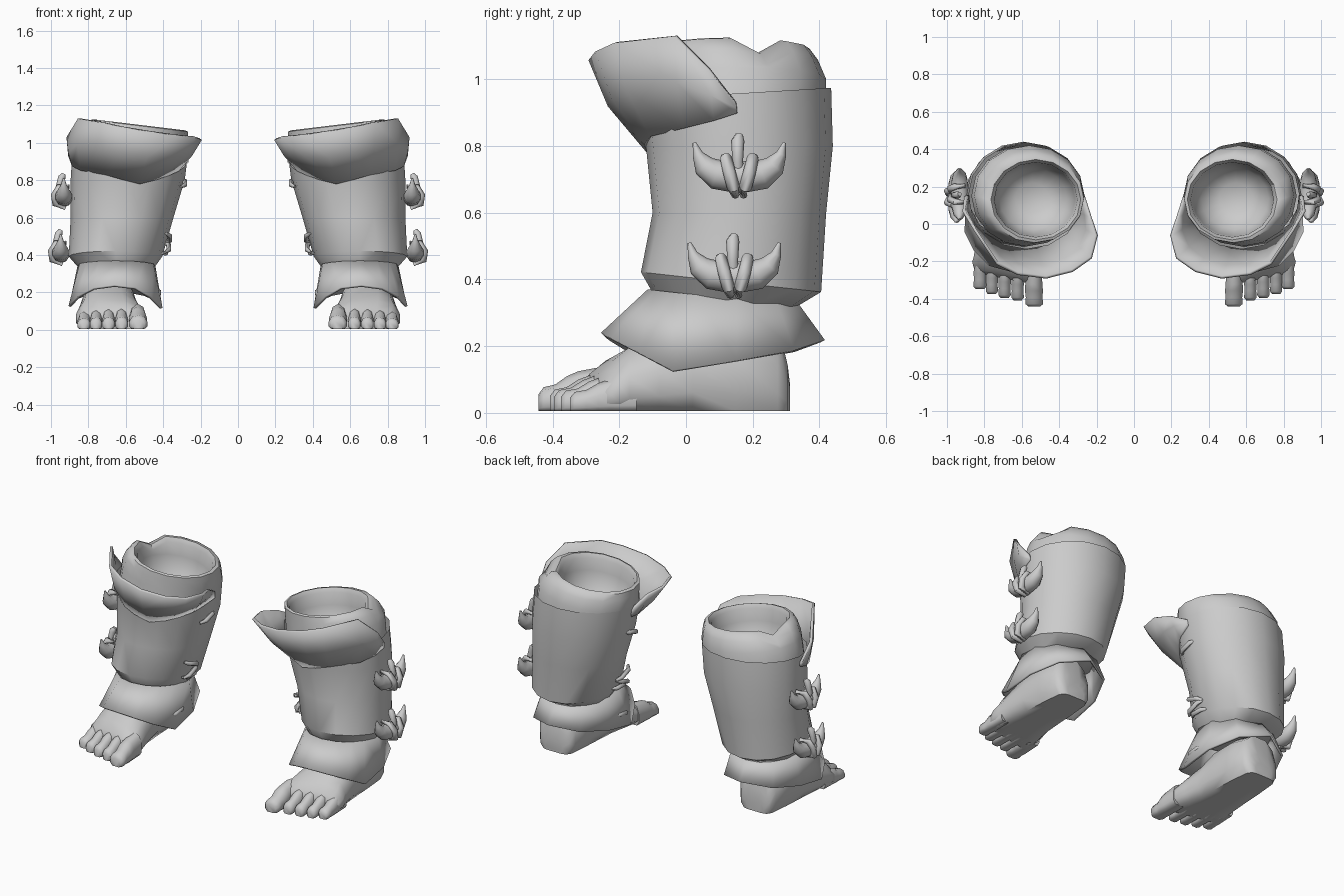
import bpy, bmesh
from math import sin, cos, pi, atan2, radians
from mathutils import Vector

if "Cube" in bpy.data.objects:
    bpy.data.objects.remove(bpy.data.objects["Cube"])


def loft(name, rows, closed=True, cap0=False, cap1=False, thick=0, subsurf=0, angle=40):
    """Skin rows of points, then thicken, mirror to the other leg and smooth."""
    bm = bmesh.new()
    vs = [[bm.verts.new(p) for p in r] for r in rows]
    n = len(rows[0])
    for a, b in zip(vs, vs[1:]):
        for i in range(n if closed else n - 1):
            j = (i + 1) % n
            bm.faces.new((a[i], a[j], b[j], b[i]))
    if cap0:
        bm.faces.new(vs[0])
    if cap1:
        bm.faces.new(vs[-1])
    bmesh.ops.recalc_face_normals(bm, faces=bm.faces)
    me = bpy.data.meshes.new(name)
    bm.to_mesh(me)
    bm.free()
    ob = bpy.data.objects.new(name, me)
    bpy.context.collection.objects.link(ob)
    bpy.ops.object.select_all(action='DESELECT')
    ob.select_set(True)
    bpy.context.view_layer.objects.active = ob
    bpy.ops.object.shade_smooth_by_angle(angle=radians(angle))
    if thick:
        m = ob.modifiers.new("thickness", 'SOLIDIFY')
        m.thickness, m.offset = thick, 0
    if subsurf:
        m = ob.modifiers.new("round", 'SUBSURF')
        m.levels = m.render_levels = subsurf
    m = ob.modifiers.new("other_leg", 'MIRROR')
    m.use_mirror_merge = False
    return ob


def tube(name, path, radii, sides=8):
    """Round tapered tube along a path of points."""
    pts = [Vector(p) for p in path]
    rows = []
    for i, p in enumerate(pts):
        t = (pts[min(i + 1, len(pts) - 1)] - pts[max(i - 1, 0)]).normalized()
        u = t.cross(Vector((1, 0, 0)) if abs(t.x) < .9 else Vector((0, 1, 0))).normalized()
        w = t.cross(u)
        rows.append([p + radii[i] * (u * cos(2 * pi * k / sides) + w * sin(2 * pi * k / sides))
                     for k in range(sides)])
    return loft(name, rows, cap0=True, cap1=True, angle=60)


# Boot shaft: rings of (z, cx, cy, rx, ry)
SHAFT = [(.325, .65, .12, .20, .21), (.385, .655, .135, .25, .27), (.60, .62, .16, .275, .26),
         (.80, .59, .16, .305, .28), (.96, .575, .15, .31, .285)]


def shaft_point(a, z):
    """Point on the shaft at angle a and height z."""
    for r, s in zip(SHAFT, SHAFT[1:]):
        if z <= s[0]:
            break
    f = (z - r[0]) / (s[0] - r[0])
    _, cx, cy, rx, ry = [p + f * (q - p) for p, q in zip(r, s)]
    return Vector((cx + rx * cos(a), cy + ry * sin(a), z))


N = 16
angles = [2 * pi * i / N for i in range(N)]
rows = []
for i, r in enumerate(SHAFT):
    tilt = [-.06, -.11, 0, 0, .06][i]
    row = []
    for a in angles:
        p = shaft_point(a, r[0])
        p.z += tilt * (p.y - .2)
        row.append(p)
    rows.append(row)
loft("boot_shaft", rows, cap0=True)

# Flared collar over the front of the shaft
rim = [(.90, .15, .93), (.91, .07, 1.03), (.85, -.03, 1.13), (.73, -.21, 1.11), (.62, -.265, 1.085),
       (.47, -.285, 1.06), (.33, -.25, 1.04), (.23, -.18, 1.03), (.20, -.06, 1.02),
       (.235, .04, 1.0), (.27, .15, .94)]
low, mid = [], []
for i, p in enumerate(rim):
    p = Vector(p)
    f = abs(i - 5) / 5
    b = shaft_point(atan2((p.y - .15) / .29, (p.x - .575) / .31), .785 + .115 * f)
    out = Vector((p.x - .575, p.y - .15, 0)).normalized()
    low.append(b)
    mid.append((b + p) / 2 + out * .03 * (1 - f))
loft("front_collar", [low, mid, rim], closed=False, thick=.016)

# Rolled lining with a notch, running down into a cup
LINING = [(.90, .575, .15, .295, .27), (1.0, .56, .155, .295, .265), (1.06, .545, .145, .28, .25),
          (1.095, .53, .135, .262, .235), (1.10, .525, .13, .24, .215), (1.075, .525, .13, .222, .20),
          (1.0, .53, .13, .215, .195), (.88, .54, .135, .18, .165), (.82, .545, .14, .09, .08)]
rows = []
for i, (z, cx, cy, rx, ry) in enumerate(LINING):
    row = []
    for k, a in enumerate(angles):
        x, y = cx + rx * cos(a), cy + ry * sin(a)
        notch = .045 if k == 1 and 2 <= i <= 5 else 0
        row.append((x, y, z + (.12 * (x - .56) if i > 0 else 0) - notch))
    rows.append(row)
loft("lining", rows, cap1=True, angle=50)

# Pointed ankle skirt
hem = [(.90, -.04, .125), (.89, .15, .155), (.82, .32, .185), (.66, .41, .215), (.50, .33, .185),
       (.42, .15, .15), (.41, -.04, .115), (.47, -.16, .175), (.55, -.235, .222), (.66, -.25, .235),
       (.77, -.22, .22), (.85, -.14, .178)]
top = []
for x, y, z in hem:
    a = atan2((y - .09) / .33, (x - .655) / .245)
    top.append((.65 + .205 * cos(a), .11 + .22 * sin(a), .345 - .02 * sin(a)))
loft("ankle_skirt", [top, hem], thick=.014, angle=30)


def sole_section(y, cx, hw, h, slant=0, z0=.005, n=12):
    """Flat-bottomed cross-section across the foot."""
    row = []
    for k in range(n):
        a = 2 * pi * (k + .5) / n
        c, s = cos(a), sin(a)
        x = hw * abs(c) ** .75 * (1 if c > 0 else -1)
        z = z0 + h * max(0, min(1, .35 + .65 * s if s > 0 else .35 + .6 * s))
        row.append((cx + x, y + slant * x, z))
    return row


# Foot, heel to ball
FOOT = [(.312, .69, .06, .08), (.305, .69, .10, .14), (.275, .69, .125, .27), (.15, .69, .14, .30),
        (.02, .69, .15, .29), (-.08, .69, .16, .235), (-.17, .685, .175, .195),
        (-.23, .68, .19, .155, .15), (-.275, .675, .185, .115, .2), (-.295, .675, .17, .07, .2)]
loft("foot", [sole_section(*f) for f in FOOT], cap0=True, cap1=True, angle=60)

# Toes: x, tip y, half width, height
TOES = [(.533, -.442, .050, .10), (.622, -.408, .035, .09), (.692, -.395, .035, .088),
        (.760, -.375, .034, .085), (.824, -.348, .037, .08)]
for x, tip, w, h in TOES:
    root = tip + .20
    secs = [(root, .9, 1.35), (tip + .12, .95, 1.2), (tip + .085, 1.0, 1.05), (tip + .05, .92, .8),
            (tip + .015, 1.0, .72), (tip, .65, .5)]
    loft("toe", [sole_section(y, x + .15 * (tip - y) * (x - .675), w * a, h * b, n=10)
                 for y, a, b in secs], cap0=True, cap1=True, angle=60)

# Paired tusks lashed to the outer side
for cx, cy, cz in [(.932, .16, .705), (.948, .145, .405)]:
    half = [(.135, .105, .005), (.125, .07, .016), (.105, .035, .034), (.07, .01, .045), (0, 0, .048)]
    full = [(-y, z, r) for y, z, r in half] + [(y, z, r) for y, z, r in half[-2::-1]]
    tube("tusks", [(cx, cy + y, cz + z) for y, z, r in full], [r for y, z, r in full], 10)
    for s in (-1, 1):
        tube("tusk_lashing",
             [(cx - .03, cy + s * .045, cz + .06), (cx + .025, cy + s * .04, cz + .058),
              (cx + .05, cy + s * .03, cz + .015), (cx + .045, cy + s * .018, cz - .03),
              (cx - .01, cy + s * .012, cz - .052)], [.012, .018, .019, .019, .012])
    tube("lashing_stub", [(cx - .01, cy, cz - .04), (cx + .03, cy - .005, cz + .05),
                          (cx + .01, cy - .005, cz + .11), (cx, cy, cz + .128)],
         [.018, .016, .02, .012])

# Short stitches on the inner side
for x, y, z, dz in [(.292, .12, .785, .02), (.372, .08, .49, -.025), (.378, .08, .44, .025),
                    (.395, .09, .41, .0), (.432, .02, .20, .01)]:
    tube("stitch", [(x + .012, y - .06, z - dz), (x - .008, y - .035, z - dz / 2),
                    (x - .008, y + .035, z + dz / 2), (x + .012, y + .06, z + dz)],
         [.008, .014, .014, .008], 6)
